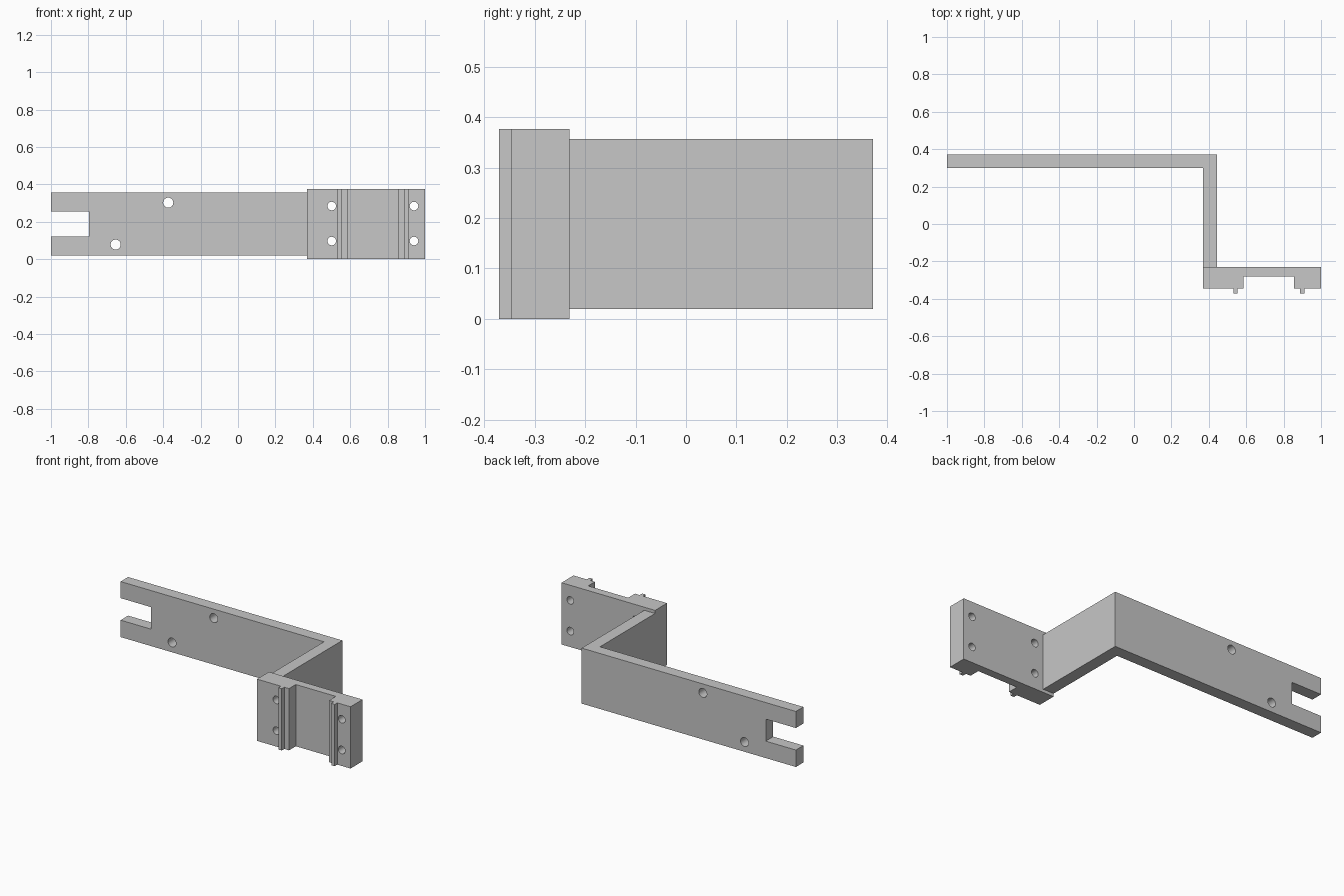
import bpy, bmesh, math

old = bpy.data.objects.get("Cube")
if old:
    bpy.data.objects.remove(old, do_unlink=True)

gray = bpy.data.materials.new("light_gray")
gray.use_nodes = True
colour = (0.57, 0.57, 0.57, 1)
gray.diffuse_color = colour
gray.node_tree.nodes["Principled BSDF"].inputs["Base Color"].default_value = colour


def extrude_outline(name, outline, z0, z1):
    """Solid made by raising a plan outline from z0 to z1."""
    bm = bmesh.new()
    face = bm.faces.new([bm.verts.new((x, y, z0)) for x, y in outline])
    grown = bmesh.ops.extrude_face_region(bm, geom=[face])
    top = [v for v in grown["geom"] if isinstance(v, bmesh.types.BMVert)]
    bmesh.ops.translate(bm, verts=top, vec=(0, 0, z1 - z0))
    bmesh.ops.recalc_face_normals(bm, faces=bm.faces)
    mesh = bpy.data.meshes.new(name)
    bm.to_mesh(mesh)
    bm.free()
    mesh.materials.append(gray)
    obj = bpy.data.objects.new(name, mesh)
    bpy.context.collection.objects.link(obj)
    return obj


def cut(target, cutter):
    """Apply one boolean cut and discard its cutter."""
    mod = target.modifiers.new("cut", "BOOLEAN")
    mod.operation = "DIFFERENCE"
    mod.solver = "EXACT"
    mod.object = cutter
    cutter.hide_render = True
    bpy.context.view_layer.objects.active = target
    bpy.ops.object.modifier_apply(modifier=mod.name)
    bpy.data.objects.remove(cutter, do_unlink=True)


def drill(target, x, y, z, radius):
    bpy.ops.mesh.primitive_cylinder_add(vertices=32, radius=radius, depth=0.4,
                                        location=(x, y, z), rotation=(math.pi / 2, 0, 0))
    hole = bpy.context.object
    hole.data.materials.append(gray)
    cut(target, hole)


# L-shaped bracket: long arm and connecting web
bracket = extrude_outline("bracket_arm", [
    (-1, 0.371), (0.443, 0.371), (0.443, -0.231),
    (0.37, -0.231), (0.37, 0.299), (-1, 0.299)], 0.019, 0.357)

# Open slot at the arm's end
cut(bracket, extrude_outline("slot_cutter", [
    (-1.1, 0.2), (-0.797, 0.2), (-0.797, 0.5), (-1.1, 0.5)], 0.122, 0.256))

# Arm screw holes
for x, z in ((-0.373, 0.302), (-0.654, 0.078)):
    drill(bracket, x, 0.335, z, 0.027)

# Mounting block: half profile with recess and rib, mirrored about the recess
recess_middle = 0.721
block_half = [(0.37, -0.231), (0.37, -0.346), (0.531, -0.346), (0.531, -0.371),
              (0.554, -0.371), (0.554, -0.346), (0.586, -0.346), (0.586, -0.281)]
right_side = [(2 * recess_middle - x, y) for x, y in block_half[2:]]
block = extrude_outline("mounting_block", block_half + right_side[::-1]
                        + [(1, -0.346), (1, -0.231)], 0, 0.376)

# Mounting block screw holes
for x in (0.501, 0.941):
    for z in (0.097, 0.284):
        drill(block, x, -0.29, z, 0.023)

# Smooth hole walls, crisp edges elsewhere
for obj in (bracket, block):
    bpy.ops.object.select_all(action="DESELECT")
    obj.select_set(True)
    bpy.context.view_layer.objects.active = obj
    bpy.ops.object.shade_smooth_by_angle(angle=math.radians(30))
